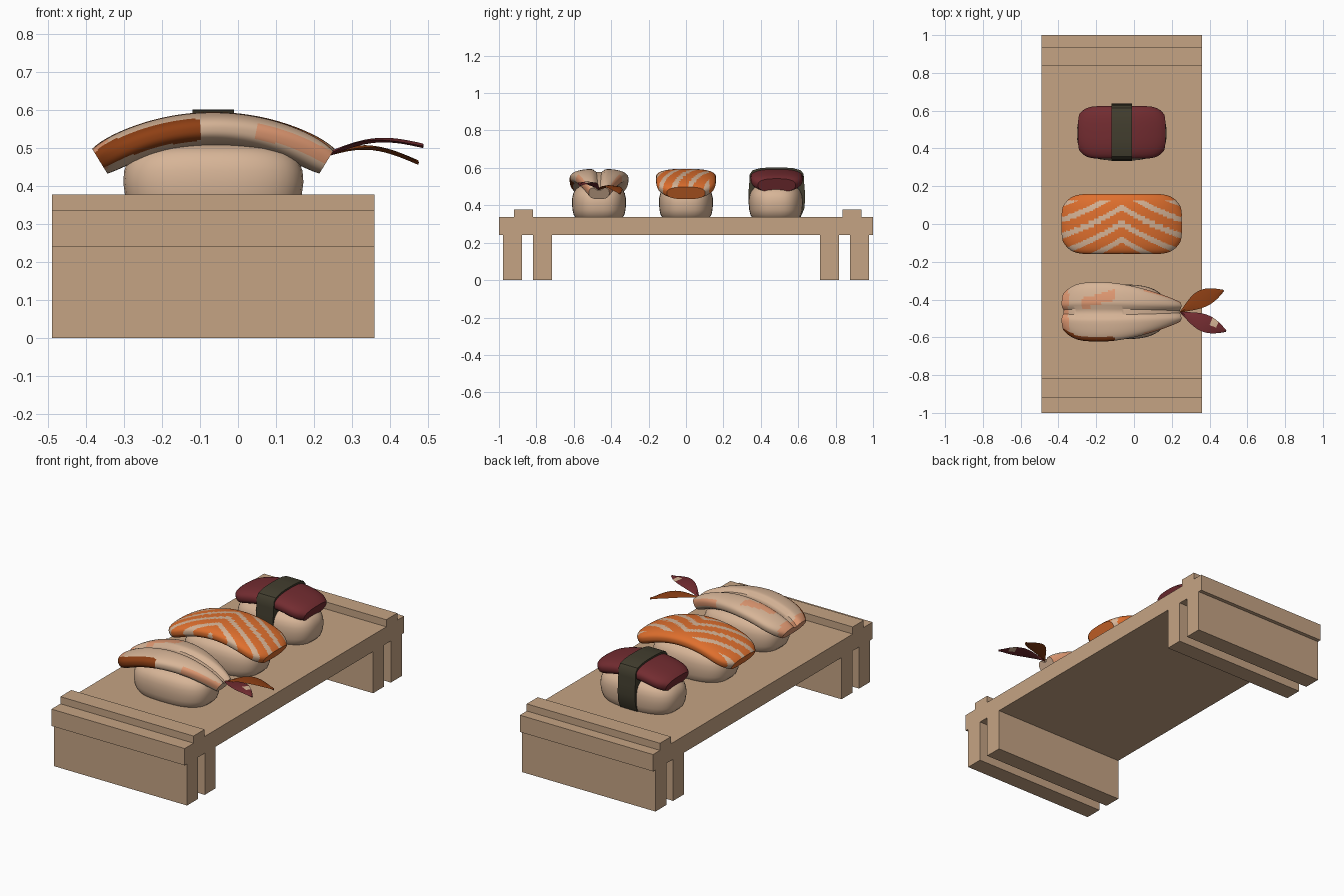
import bpy, bmesh, math
from mathutils import Vector

if "Cube" in bpy.data.objects:
    bpy.data.objects.remove(bpy.data.objects["Cube"])

CX = -0.065                     # common centre of the three pieces along x
ARC_R, ARC_Z = 0.573, -0.023    # mid-line arc of the toppings


def material(name, rgb):
    m = bpy.data.materials.new(name)
    m.diffuse_color = (*rgb, 1)
    m.use_nodes = True
    m.node_tree.nodes["Principled BSDF"].inputs["Base Color"].default_value = m.diffuse_color
    return m


WOOD = material("wood", (0.56, 0.37, 0.23))
RICE = material("rice_cream", (0.68, 0.46, 0.31))
ORANGE = material("salmon_orange", (0.74, 0.16, 0.027))
PALE = material("pale_orange", (0.75, 0.32, 0.17))
RUST = material("rust_brown", (0.27, 0.05, 0.007))
RED = material("tuna_red", (0.17, 0.025, 0.03))
NORI = material("seaweed", (0.055, 0.048, 0.028))


def finish(name, bm, mats, rule=None, smooth=True):
    bmesh.ops.recalc_face_normals(bm, faces=bm.faces)
    if rule:
        for f in bm.faces:
            f.material_index = rule(f.calc_center_median())
    me = bpy.data.meshes.new(name)
    bm.to_mesh(me)
    bm.free()
    for m in mats:
        me.materials.append(m)
    if smooth:
        me.shade_smooth()
        me.set_sharp_from_angle(angle=math.radians(35))
    ob = bpy.data.objects.new(name, me)
    bpy.context.collection.objects.link(ob)
    return ob


def loft(name, rings, mats, rule=None, smooth=True):
    """Skin a list of equal-length closed rings and cap both ends."""
    bm = bmesh.new()
    vs = [[bm.verts.new(p) for p in ring] for ring in rings]
    n = len(rings[0])
    for a, b in zip(vs, vs[1:]):
        for i in range(n):
            j = (i + 1) % n
            bm.faces.new((a[i], a[j], b[j], b[i]))
    bm.faces.new(vs[0])
    bm.faces.new(vs[-1])
    return finish(name, bm, mats, rule, smooth)


def box(name, x0, x1, y0, y1, z0, z1):
    ring = [(x0, y0), (x1, y0), (x1, y1), (x0, y1)]
    loft(name, [[(x, y, z) for x, y in ring] for z in (z0, z1)], [WOOD], smooth=False)


def oval(a, b, n, power):
    """Rounded-rectangle outline (superellipse)."""
    pts = []
    for i in range(n):
        t = 2 * math.pi * (i + 0.5) / n
        c, s = math.cos(t), math.sin(t)
        pts.append((math.copysign(abs(c) ** (2 / power), c) * a,
                    math.copysign(abs(s) ** (2 / power), s) * b))
    return pts


def topping(name, cy, theta, width, mats, rule=None, n_len=28, n_ring=32, groove=0.0):
    """Slice bent over the rice; width(s) is the half width for s in -1..1."""
    rings = []
    for k in range(n_len + 1):
        s = -1 + 2 * k / n_len
        ring = []
        for y, v in oval(width(s), 0.045 * (1 - 0.15 * s ** 12), n_ring, 2.6):
            if v > 0:
                v -= groove * math.exp(-(y / 0.022) ** 2)
            a, r = s * theta, ARC_R + v
            ring.append((CX + r * math.sin(a), cy + y, ARC_Z + r * math.cos(a)))
        rings.append(ring)
    return loft(name, rings, mats, rule)


# --- serving board: top, rails and double legs at each end ---
X0, X1 = -0.49, 0.36
box("board_top", X0, X1, -1, 1, 0.24, 0.337)
for label, side in (("front", -1), ("back", 1)):
    for part, ya, yb, za, zb in (("rail", 0.828, 0.928, 0.337, 0.378),
                                 ("outer_leg", 0.878, 0.978, 0, 0.24),
                                 ("inner_leg", 0.717, 0.817, 0, 0.24)):
        lo, hi = sorted((side * ya, side * yb))
        if part == "rail":
            lo, hi = lo + 0.009, hi + 0.009
        box(f"{label}_{part}", X0, X1, lo, hi, za, zb)

# --- rice blocks ---
PROFILE = [(0.336, 0.88), (0.35, 0.94), (0.375, 0.98), (0.41, 1.0), (0.44, 0.99),
           (0.465, 0.95), (0.485, 0.87), (0.50, 0.74), (0.51, 0.5), (0.514, 0.2)]
for label, cy in (("shrimp", -0.465), ("salmon", 0.0), ("tuna", 0.48)):
    loft(f"{label}_rice",
         [[(CX + x, cy + y, z) for x, y in oval(0.238 * k, 0.145 * k, 40, 2.7)]
          for z, k in PROFILE], [RICE])

# --- tuna slice with seaweed band ---
topping("tuna_slice", 0.485, 0.39, lambda s: 0.14 * (1 - 0.28 * abs(s) ** 7), [RED])
half = [(0.128, 0.337), (0.147, 0.38), (0.152, 0.43), (0.15, 0.48), (0.146, 0.53),
        (0.144, 0.567), (0.128, 0.588), (0.085, 0.599), (0.04, 0.602)]
band = half + [(-y, z) for y, z in reversed(half)]
loft("seaweed_band", [[(x, 0.485 + y, z) for y, z in band] for x in (-0.12, -0.01)], [NORI])


# --- salmon slice with chevron fat stripes ---
def salmon_rule(c):
    d = abs(c.x - CX)
    f = c.y + 0.62 * d - 0.45 * d * d
    if c.y > 0.125:
        return 0
    return 1 if (f + 0.012) % 0.085 < 0.031 else 0


topping("salmon_slice", 0.0, 0.55, lambda s: 0.16 * (1 - 0.36 * abs(s) ** 8),
        [ORANGE, RICE], salmon_rule, n_len=110, n_ring=110)


# --- shrimp body, tapered towards the tail ---
def shrimp_width(s):
    if s < -0.3:
        return 0.157 * (1 - 0.35 * ((-0.3 - s) / 0.7) ** 4)
    t = (s + 0.3) / 1.3
    return 0.157 - 0.102 * t ** 1.6


def shrimp_rule(c):
    s, y = (c.x - CX) / 0.32, c.y + 0.465
    top = ARC_Z + math.sqrt(0.618 ** 2 - (c.x - CX) ** 2) if abs(s) < 1.2 else 0.5
    depth = top - c.z
    if s < -0.1 and y < -0.10 - 0.05 * (s + 0.8) and 0.015 < depth < 0.075:
        return 2                                    # rust flank
    if s < -0.88 and y > -0.12:
        return 1                                    # pale head end
    if -0.65 < s < -0.1 and abs(y - 0.07 - 0.09 * (s + 0.35)) < 0.028 and depth < 0.04:
        return 1                                    # pale patch on top
    if s > 0.35 and abs(y) > 0.045 and 0.02 < depth < 0.06:
        return 1                                    # pale sides near the tail
    return 0


topping("shrimp_body", -0.465, 0.55, shrimp_width, [RICE, PALE, RUST], shrimp_rule,
        n_len=56, n_ring=64, groove=0.025)


# --- shrimp tail fins: thin leaves bowed along their length ---
def fin(name, tip, bow, lift, mats, rule=None, n=14):
    base, tip = Vector((0.245, -0.467, 0.487)), Vector(tip)
    side = Vector((-(tip - base).y, (tip - base).x, 0)).normalized()
    rings = []
    for k in range(n + 1):
        t = k / n
        hump = math.sin(math.pi * t)
        mid = base.lerp(tip, t) + side * bow * hump + Vector((0, 0, lift * hump))
        w = 0.004 + 0.042 * math.sin(math.pi * t ** 1.15)
        up = Vector((0, 0, 0.006))
        rings.append([mid + side * w, mid + up, mid - side * w, mid - up])
    return loft(name, rings, mats, rule)


fin("tail_fin_back", (0.475, -0.352, 0.462), 0.012, 0.026, [RUST])
fin("tail_fin_front", (0.488, -0.568, 0.506), -0.004, 0.024, [RED, RICE],
    lambda c: 1 if 0.40 < c.x < 0.46 and c.y > -0.53 else 0)
